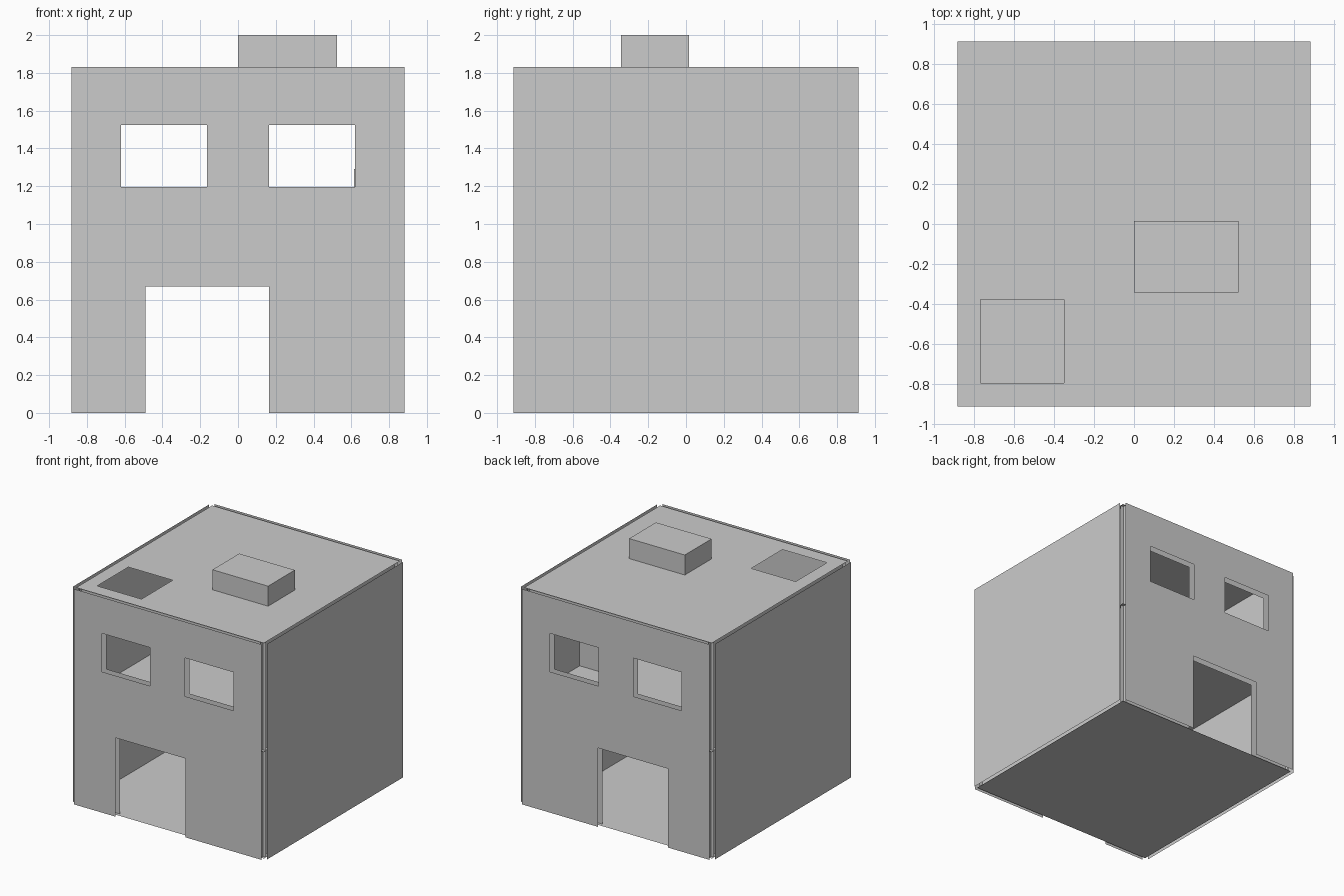
import bpy
import bmesh
from mathutils import Vector

cube = bpy.data.objects.get("Cube")
if cube:
    bpy.data.objects.remove(cube, do_unlink=True)

grey = bpy.data.materials.new("plain_grey")
grey.use_nodes = True
COLOUR = (0.6, 0.6, 0.6, 1)
grey.diffuse_color = COLOUR
grey.node_tree.nodes["Principled BSDF"].inputs["Base Color"].default_value = COLOUR

W, D, H = 0.882, 0.913, 1.83   # half width, half depth, height
SKIN = 0.03                    # each wall skin stands this far off the wall centre
MID = 0.905                    # upper floor level


def finish(name, bm):
    mesh = bpy.data.meshes.new(name)
    bm.to_mesh(mesh)
    bm.free()
    mesh.materials.append(grey)
    obj = bpy.data.objects.new(name, mesh)
    bpy.context.collection.objects.link(obj)
    return obj


def sheet(name, place, rect, facing, holes=()):
    """Flat panel over rect (u0, u1, v0, v1) with rectangular openings."""
    rects = (rect, *holes)
    us = sorted({u for r in rects for u in r[:2]})
    vs = sorted({v for r in rects for v in r[2:]})
    bm = bmesh.new()
    for u0, u1 in zip(us, us[1:]):
        for v0, v1 in zip(vs, vs[1:]):
            cu, cv = (u0 + u1) / 2, (v0 + v1) / 2
            if any(a < cu < b and c < cv < d for a, b, c, d in holes):
                continue
            corners = ((u0, v0), (u1, v0), (u1, v1), (u0, v1))
            bm.faces.new([bm.verts.new(place(u, v)) for u, v in corners])
    bmesh.ops.remove_doubles(bm, verts=bm.verts, dist=1e-5)
    bm.normal_update()
    flip = [f for f in bm.faces if f.normal.dot(Vector(facing)) < 0]
    bmesh.ops.reverse_faces(bm, faces=flip)
    return finish(name, bm)


def box(name, low, high):
    low, high = Vector(low), Vector(high)
    bm = bmesh.new()
    bmesh.ops.create_cube(bm, size=1)
    bmesh.ops.scale(bm, vec=high - low, verts=bm.verts)
    bmesh.ops.translate(bm, vec=(low + high) / 2, verts=bm.verts)
    return finish(name, bm)


# Front and back walls with a doorway and two windows, each as two skins
openings = (
    (-0.49, 0.165, 0, 0.67),
    (-0.62, -0.165, 1.197, 1.523),
    (0.163, 0.62, 1.197, 1.523),
)
for side, name in ((-1, "front_wall"), (1, "back_wall")):
    for skin, off in (("outer", 1), ("inner", -1)):
        y = side * (D + off * SKIN)
        sheet(f"{name}_{skin}", lambda u, v, y=y: (u, y, v),
              (-W, W, 0, H), (0, side * off, 0), openings)

# Solid side walls, also two skins each
for side, name in ((-1, "right_wall"), (1, "left_wall")):
    for skin, off in (("outer", 1), ("inner", -1)):
        x = side * (W + off * SKIN)
        sheet(f"{name}_{skin}", lambda u, v, x=x: (x, u, v),
              (-D, D, 0, H), (side * off, 0, 0))

# Floors and roof, the upper two with a hatch
hatch = (-0.767, -0.35, -0.795, -0.377)
for name, z, up, holes in (
    ("ground_floor", 0, -1, ()),
    ("upper_floor", MID, 1, (hatch,)),
    ("roof", H, 1, (hatch,)),
):
    sheet(name, lambda u, v, z=z: (u, v, z), (-W, W, -D, D), (0, 0, up), holes)

# Rooftop block, and a low counter against the left wall on each storey
box("rooftop_block", (0, -0.343, H), (0.523, 0.016, 2))
box("upper_counter", (0.613, -0.16, MID), (W - SKIN, 0.21, 1.29))
box("ground_counter", (0.72, -0.4, 0), (W - SKIN, 0.21, 0.385))
